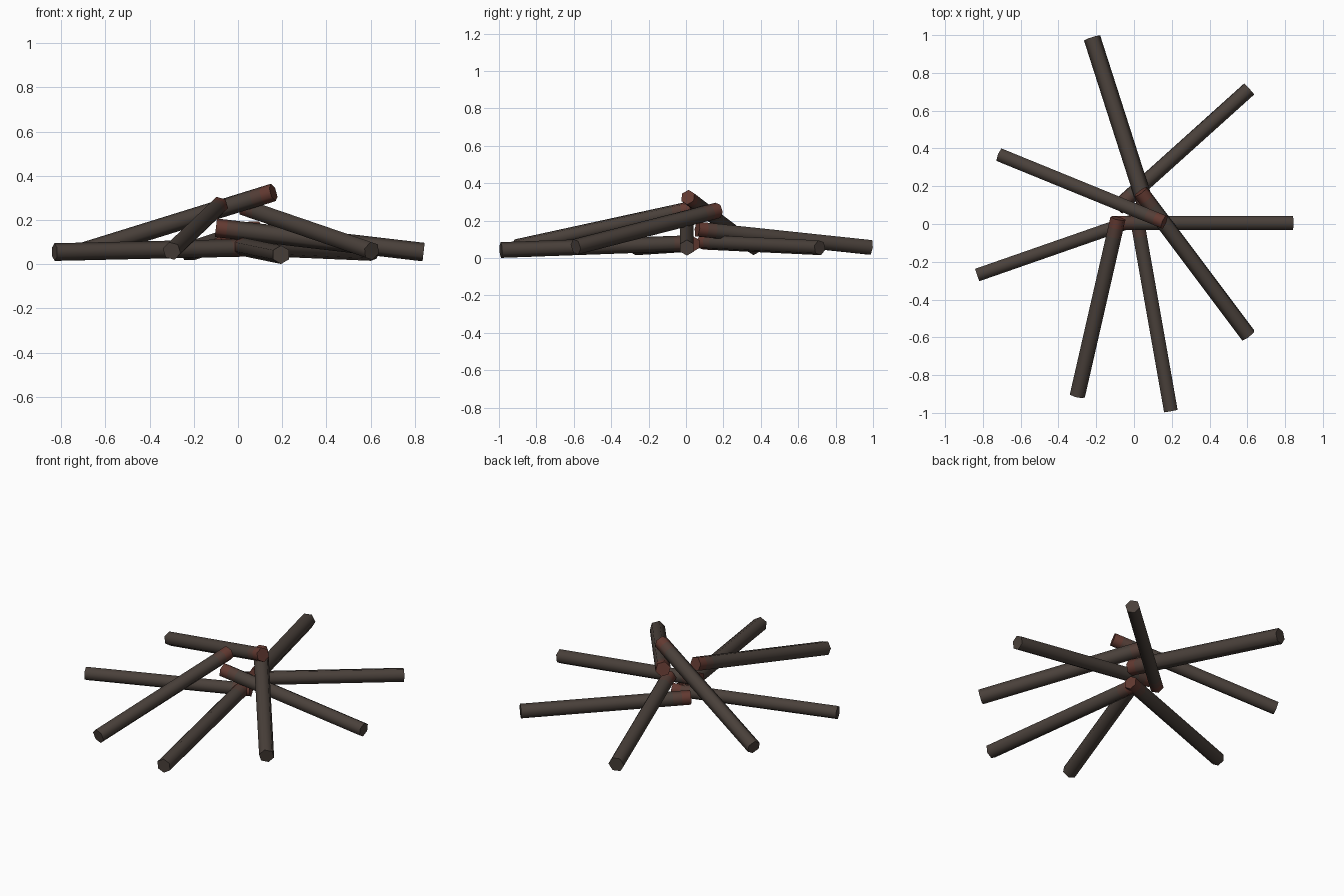
import bpy, bmesh, math
from mathutils import Vector

if "Cube" in bpy.data.objects:
    bpy.data.objects.remove(bpy.data.objects["Cube"])


def material(name, rgb):
    m = bpy.data.materials.new(name)
    m.diffuse_color = (*rgb, 1)
    m.use_nodes = True
    m.node_tree.nodes["Principled BSDF"].inputs["Base Color"].default_value = m.diffuse_color
    return m


MATS = [material("charred_wood", (0.068, 0.052, 0.043)),
        material("warm_char", (0.088, 0.048, 0.038)),
        material("ember_red", (0.125, 0.042, 0.031))]

SIDES = 6


def log(name, inner, outer, radius, roll):
    """Faceted log whose inner tip glows; rings run from inner to outer end."""
    a, b = Vector(inner), Vector(outer)
    d = (b - a).normalized()
    side = d.cross(Vector((0, 0, 1))).normalized()
    up = side.cross(d)
    length = (b - a).length
    bm = bmesh.new()
    rings = []
    for t in (0, 0.05, 0.10, length):
        ring = []
        for i in range(SIDES):
            ang = math.radians(roll) + 2 * math.pi * i / SIDES
            ring.append(bm.verts.new(a + d * t + radius * (side * math.cos(ang) + up * math.sin(ang))))
        rings.append(ring)
    # side walls, coloured by distance from the fire
    for k, mat in enumerate((2, 1, 0)):
        for i in range(SIDES):
            j = (i + 1) % SIDES
            f = bm.faces.new((rings[k][i], rings[k][j], rings[k + 1][j], rings[k + 1][i]))
            f.material_index = mat
            f.smooth = True
    # end caps
    bm.faces.new(rings[0][::-1]).material_index = 2
    bm.faces.new(rings[-1]).material_index = 0
    bmesh.ops.recalc_face_normals(bm, faces=bm.faces)
    for e in bm.edges:
        e.smooth = len(e.link_faces) == 2 and e.calc_face_angle(0) < math.radians(65)
    me = bpy.data.meshes.new(name)
    bm.to_mesh(me)
    bm.free()
    for m in MATS:
        me.materials.append(m)
    ob = bpy.data.objects.new(name, me)
    bpy.context.collection.objects.link(ob)


# lower layer of logs
log("log_left", (0.06, 0.04, 0.075), (-0.83, -0.27, 0.055), 0.040, 30)
log("log_front", (0.015, 0.03, 0.08), (0.195, -0.99, 0.043), 0.042, 30)
log("log_back_right", (-0.09, 0.085, 0.085), (0.61, 0.715, 0.055), 0.041, 15)
# middle layer
log("log_right", (-0.10, 0.005, 0.165), (0.84, 0.005, 0.055), 0.042, 30)
log("log_back", (0.075, 0.06, 0.155), (-0.222, 0.985, 0.057), 0.045, 0)
# top layer
log("log_front_right", (0.035, 0.17, 0.255), (0.605, -0.59, 0.06), 0.043, 15)
log("log_front_left", (-0.085, 0.03, 0.265), (-0.30, -0.91, 0.06), 0.042, 15)
log("log_back_left", (0.16, 0.01, 0.325), (-0.71, 0.365, 0.055), 0.041, 30)
